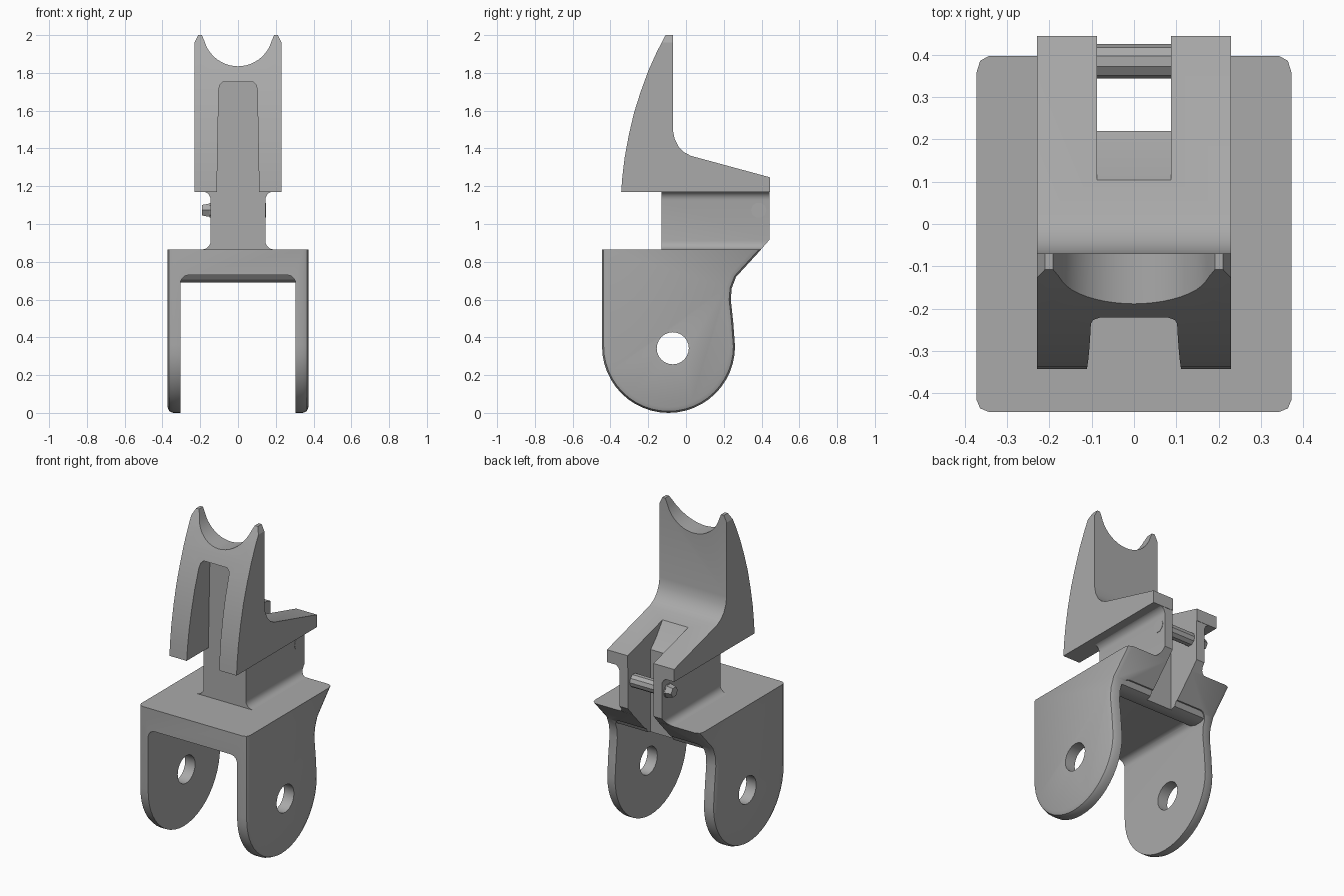
import bpy, bmesh
from math import cos, sin, radians

cube = bpy.data.objects.get("Cube")
if cube:
    bpy.data.objects.remove(cube, do_unlink=True)

grey = bpy.data.materials.new("plain grey")
grey.use_nodes = True
GREY = (0.4, 0.4, 0.4, 1)
grey.diffuse_color = GREY
grey.node_tree.nodes["Principled BSDF"].inputs["Base Color"].default_value = GREY


def arc(cu, cv, r, start, end, steps):
    angles = [radians(start + (end - start) * i / steps) for i in range(steps + 1)]
    return [(cu + r * cos(a), cv + r * sin(a)) for a in angles]


def mirrored(half):
    """Close a right-hand outline with its left-hand mirror image."""
    return half + [(-x, z) for x, z in reversed(half)]


def prism(name, outline, axis, low, high, bevel=0, bevel_below=0):
    """Extrude a (y, z) outline along X or an (x, z) outline along Y."""
    bm = bmesh.new()
    place = (lambda u, v, d: (d, u, v)) if axis == "X" else (lambda u, v, d: (u, d, v))
    rings = [[bm.verts.new(place(u, v, d)) for u, v in outline] for d in (low, high)]
    for ring in rings:
        bm.faces.new(ring)
    count = len(outline)
    for i in range(count):
        j = (i + 1) % count
        bm.faces.new((rings[0][i], rings[0][j], rings[1][j], rings[1][i]))
    bmesh.ops.recalc_face_normals(bm, faces=bm.faces)
    if bevel:
        rims = [e for ring in rings for v in ring for e in v.link_edges
                if e.other_vert(v) in ring
                and min(w.co.z for w in e.verts) < bevel_below]
        bmesh.ops.bevel(bm, geom=list(set(rims)), offset=bevel, segments=2,
                        profile=0.5, affect="EDGES", clamp_overlap=True)
    mesh = bpy.data.meshes.new(name)
    bm.to_mesh(mesh)
    bm.free()
    mesh.materials.append(grey)
    obj = bpy.data.objects.new(name, mesh)
    bpy.context.collection.objects.link(obj)
    return obj


def cut(obj, *cutters):
    for cutter in cutters:
        cutter.hide_render = True
        mod = obj.modifiers.new("cut", "BOOLEAN")
        mod.operation = "DIFFERENCE"
        mod.solver = "EXACT"
        mod.object = cutter
        bpy.context.view_layer.objects.active = obj
        bpy.ops.object.modifier_apply(modifier=mod.name)


# Forked base: ears with round ends and a sloping rear edge
ear_outline = ([(-0.445, 0.865), (-0.445, 0.36)]
               + arc(-0.0925, 0.352, 0.352, 180, 360, 24)[1:]
               + [(0.25, 0.48), (0.237, 0.6), (0.242, 0.66), (0.265, 0.72), (0.398, 0.865)])
base = prism("forked_base", ear_outline, "X", -0.373, 0.373, 0.03, 0.86)

fork_gap = prism("fork_gap_cutter", mirrored([(0.305, -0.2), (0.305, 0.685)]
                 + arc(0.26, 0.685, 0.045, 0, 90, 5)[1:]), "Y", -1, 1)
pivot_hole = prism("pivot_hole_cutter", arc(-0.07, 0.342, 0.085, 0, 345, 23), "X", -1, 1)
rear_slot = prism("rear_slot_cutter", [(0.7, 0.2), (0.22, 0.2), (0.22, 1.2), (0.17, 1.25),
                  (0.1, 1.345), (0.1, 1.6), (0.7, 1.6)], "X", -0.088, 0.088)
cut(base, fork_gap, pivot_hole, rear_slot)

# Rounded rib under the rear of the base
rib = prism("rear_rib", [(0.1, 0.74), (0.13, 0.705), (0.17, 0.69), (0.22, 0.69),
                         (0.25, 0.7), (0.27, 0.74)], "X", -0.306, 0.306)
cut(rib, rear_slot)

# Neck with fillets where it meets the base and the hook
neck = prism("neck", mirrored([(0.19, 0.855)] + arc(0.19, 0.91, 0.045, 270, 180, 5)
             + arc(0.19, 1.128, 0.045, 180, 90, 5) + [(0.19, 1.18)]), "Y", -0.13, 0.443)
under_slope = prism("slope_cutter", [(0.31, 0.767), (0.7, 1.209), (0.7, 0.767)], "X", -1, 1)
cut(neck, under_slope, rear_slot)

# Hook body: curved front, upright back and sloping tail
hook_outline = [(-0.343, 1.17), (0.445, 1.17), (0.445, 1.247), (0.025, 1.361),
                (-0.01, 1.38), (-0.04, 1.41), (-0.06, 1.45), (-0.07, 1.5),
                (-0.07, 2.0), (-0.108, 2.0), (-0.155, 1.91), (-0.2, 1.81),
                (-0.24, 1.7), (-0.275, 1.59), (-0.303, 1.47), (-0.325, 1.35), (-0.337, 1.25)]
hook = prism("hook_body", hook_outline, "X", -0.23, 0.23)
saddle = prism("saddle_cutter", mirrored([(0.25, 2.2), (0.25, 1.92), (0.21, 2.002),
               (0.192, 2.002)] + arc(0, 2.02, 0.185, -16, -90, 10)[:-1]
               + [(0.004, 1.835)]), "Y", -1, 1)
front_slot = prism("front_slot_cutter", mirrored([(0.115, 1.0), (0.102, 1.71),
                   (0.097, 1.735), (0.08, 1.752)]), "Y", -1, -0.13)
cut(hook, saddle, front_slot, rear_slot)

# Cross pin with a protruding head on one side
pin = prism("cross_pin", arc(0.385, 1.073, 0.041, 0, 324, 9), "X", -0.15, 0.147)
head = prism("pin_head", arc(0.385, 1.073, 0.043, 0, 300, 5), "X", -0.19, -0.14)
for v in head.data.vertices:
    if v.co.x < -0.18:
        v.co.y = 0.385 + (v.co.y - 0.385) * 0.75
        v.co.z = 1.073 + (v.co.z - 1.073) * 0.75

for cutter in (fork_gap, pivot_hole, rear_slot, under_slope, saddle, front_slot):
    bpy.data.objects.remove(cutter, do_unlink=True)

for part in (base, rib, neck, hook, pin, head):
    bpy.ops.object.select_all(action="DESELECT")
    part.select_set(True)
    bpy.context.view_layer.objects.active = part
    bpy.ops.object.shade_smooth_by_angle(angle=radians(25))
